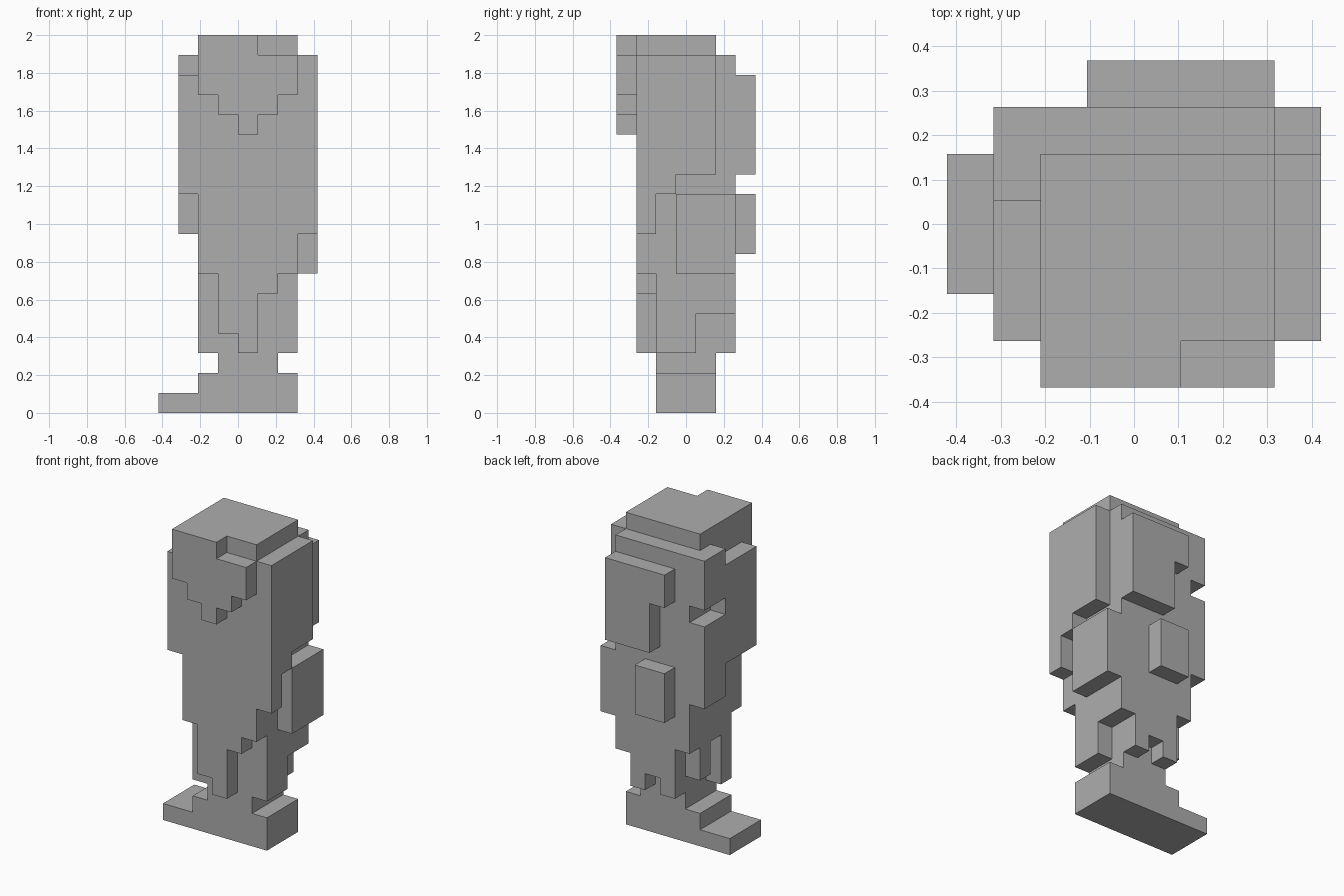
import bpy
import bmesh
from mathutils import Vector

cube = bpy.data.objects.get("Cube")
if cube:
    bpy.data.objects.remove(cube, do_unlink=True)

UNIT = 2 / 19
CENTRE_Y = 3.5

grey = bpy.data.materials.new("plain grey")
grey.use_nodes = True
colour = (0.42, 0.42, 0.42, 1)
grey.diffuse_color = colour
grey.node_tree.nodes["Principled BSDF"].inputs["Base Color"].default_value = colour

# Every part is a stack of blocks on one grid: x0, x1, y0, y1, z0, z1
cells = {}


def block(part, x0, x1, y0, y1, z0, z1):
    for x in range(x0, x1):
        for y in range(y0, y1):
            for z in range(z0, z1):
                cells.setdefault((x, y, z), part)


# Foot with a low toe, and the ankle
block("foot", -4, 3, 2, 5, 0, 1)
block("foot", -2, 3, 2, 5, 1, 2)
block("ankle", -1, 2, 2, 5, 2, 3)

# Lower leg core and its side flaps
block("lower_leg", -1, 2, 2, 5, 3, 7)
block("left_flap", 2, 3, 2, 4, 3, 7)
block("left_flap", 2, 3, 4, 6, 5, 7)
for y, bottom in zip(range(2, 5), (3, 6, 4)):
    block("right_flap", -2, -1, y, y + 1, bottom, 7)

# Ragged hems at the front and back, one column per step in x
for x, bottom in zip(range(-1, 2), (4, 3, 6)):
    block("front_hem", x, x + 1, 1, 2, bottom, 7)
for x, bottom in zip(range(-2, 2), (6, 3, 4, 3)):
    block("back_hem", x, x + 1, 5, 6, bottom, 7)

# Main column
block("main_column", -2, 3, 1, 6, 7, 18)

# Left side: stepped slab and separate hip block
for y, bottom in zip(range(1, 5), (9, 11, 12, 12)):
    block("left_slab", 3, 4, y, y + 1, bottom, 18)
block("left_hip", 3, 4, 3, 6, 7, 11)

# Right side: slab with a notch near the back
block("right_slab", -3, -2, 1, 4, 11, 17)
block("right_slab", -3, -2, 4, 6, 9, 14)
block("right_slab", -3, -2, 4, 6, 15, 18)
block("right_slab", -3, -2, 4, 5, 9, 11)
block("right_slab", -3, -2, 3, 4, 11, 17)

# Back panels
block("back_upper_panel", 0, 3, 6, 7, 12, 17)
block("back_upper_panel", -1, 0, 6, 7, 15, 17)
block("back_lower_panel", -1, 1, 6, 7, 8, 11)

# Pointed front plate
for x, bottom in zip(range(-2, 3), (16, 15, 14, 15, 16)):
    block("front_plate", x, x + 1, 0, 1, bottom, 18)

# Top cap with a missing front corner
block("top_cap", -2, 3, 1, 5, 18, 19)
block("top_cap", -2, 1, 0, 1, 18, 19)


def build(part):
    """Skin the outside of one part and merge its flat areas."""
    bm = bmesh.new()
    corners = {}

    def vert(p):
        key = tuple(round(c) for c in p)
        if key not in corners:
            x, y, z = key
            corners[key] = bm.verts.new((x * UNIT, (y - CENTRE_Y) * UNIT, z * UNIT))
        return corners[key]

    for cell, owner in cells.items():
        if owner != part:
            continue
        for axis in range(3):
            for side in (0, 1):
                near = list(cell)
                near[axis] += 2 * side - 1
                if tuple(near) in cells:
                    continue
                u, v = Vector((0, 0, 0)), Vector((0, 0, 0))
                u[(axis + 1) % 3] = 1
                v[(axis + 2) % 3] = 1
                start = Vector(cell)
                start[axis] += side
                loop = [start, start + u, start + u + v, start + v]
                if side == 0:
                    loop.reverse()
                bm.faces.new([vert(p) for p in loop])
    bmesh.ops.dissolve_limit(bm, angle_limit=0.01, verts=bm.verts[:], edges=bm.edges[:])
    mesh = bpy.data.meshes.new(part)
    bm.to_mesh(mesh)
    bm.free()
    mesh.materials.append(grey)
    bpy.context.collection.objects.link(bpy.data.objects.new(part, mesh))


for name in dict.fromkeys(cells.values()):
    build(name)
